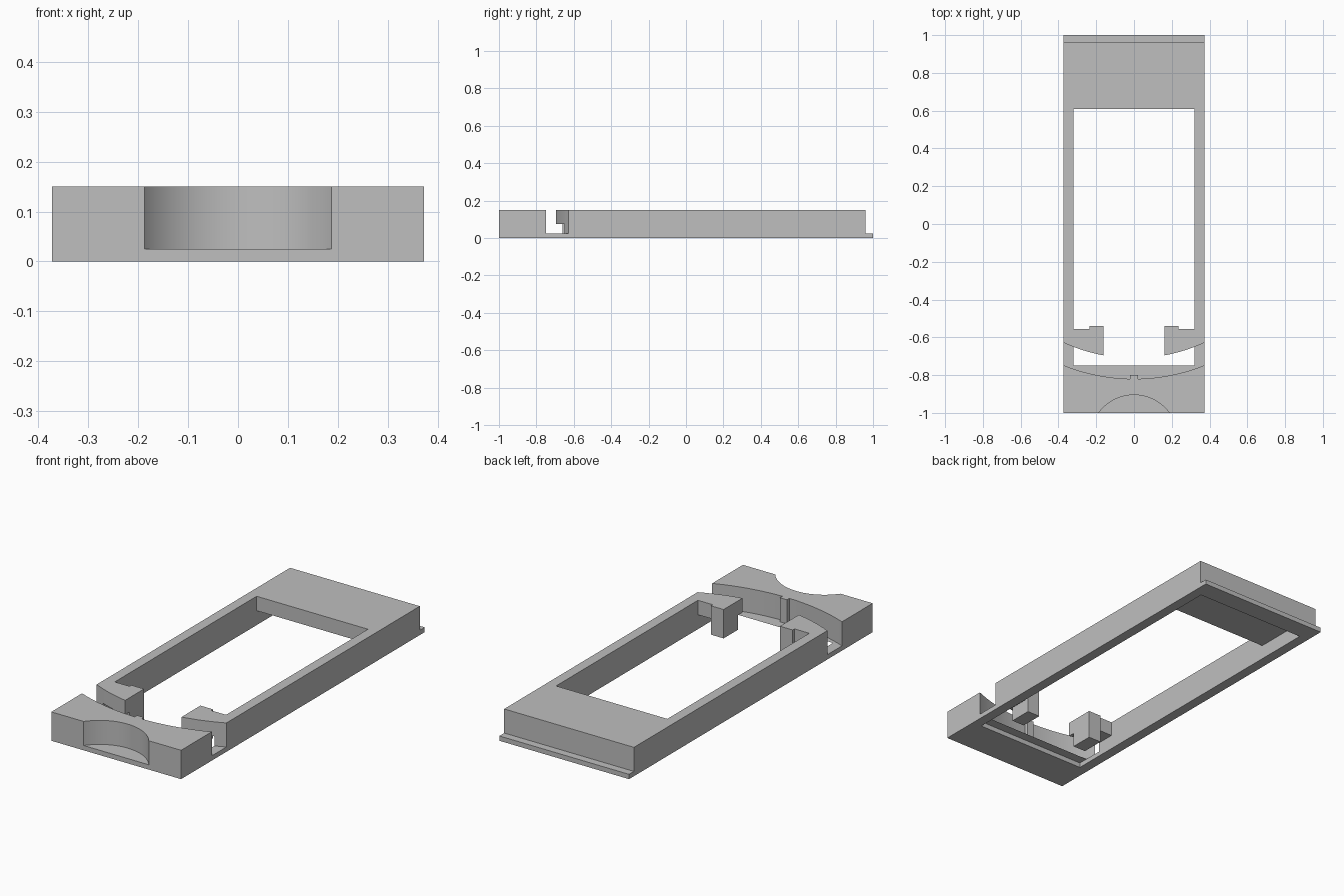
import bpy, bmesh
from math import sqrt

cube = bpy.data.objects.get("Cube")
if cube:
    bpy.data.objects.remove(cube)

grey = bpy.data.materials.new("light_grey")
grey.use_nodes = True
GREY = (0.52, 0.52, 0.52, 1)
grey.diffuse_color = GREY
grey.node_tree.nodes["Principled BSDF"].inputs["Base Color"].default_value = GREY

W, H, FLOOR = 0.373, 0.15, 0.025     # half width, height, thin floor
SLOT_Y, SLOT_IN, SLOT_OUT = 0.18, 0.89, 1.0
WIN = 0.32                           # half width of the window


def prism(name, outline, z0, z1):
    """Extrude an xy outline from z0 to z1."""
    bm = bmesh.new()
    face = bm.faces.new([bm.verts.new((x, y, z0)) for x, y in outline])
    ext = bmesh.ops.extrude_face_region(bm, geom=[face])
    verts = [v for v in ext["geom"] if isinstance(v, bmesh.types.BMVert)]
    bmesh.ops.translate(bm, vec=(0, 0, z1 - z0), verts=verts)
    bmesh.ops.recalc_face_normals(bm, faces=bm.faces)
    mesh = bpy.data.meshes.new(name)
    bm.to_mesh(mesh)
    bm.free()
    mesh.materials.append(grey)
    obj = bpy.data.objects.new(name, mesh)
    bpy.context.collection.objects.link(obj)
    return obj


def block(name, x0, x1, y0, y1, z0, z1):
    return prism(name, [(x0, y0), (x1, y0), (x1, y1), (x0, y1)], z0, z1)


def arc(cy, r, x0, x1, side, n=32):
    """Points on a circle centred at (0, cy), from x0 to x1."""
    xs = [x0 + (x1 - x0) * i / n for i in range(n + 1)]
    return [(x, cy + side * sqrt(max(r * r - x * x, 0))) for x in xs]


def combine(obj, tool, operation):
    """Apply a boolean and discard the tool."""
    tool.hide_render = True
    mod = obj.modifiers.new("combine", "BOOLEAN")
    mod.operation, mod.solver, mod.object = operation, "EXACT", tool
    bpy.context.view_layer.objects.active = obj
    bpy.ops.object.modifier_apply(modifier=mod.name)
    bpy.data.objects.remove(tool)


def smooth(obj):
    bpy.ops.object.select_all(action="DESELECT")
    obj.select_set(True)
    bpy.context.view_layer.objects.active = obj
    bpy.ops.object.shade_smooth_by_angle(angle=0.4)


# Frame, carved from one slab
frame = block("frame", -W, W, -1, 1, 0, H)
slot = arc(SLOT_Y, SLOT_OUT, -0.5, 0.5, -1) + arc(SLOT_Y, SLOT_IN, 0.5, -0.5, -1)
cutters = [
    block("window_lower", -WIN, WIN, -0.8, 0.61, -0.1, FLOOR),
    block("window_upper", -WIN, WIN, -0.75, 0.61, 0.02, 0.3),
    prism("curved_slot", slot, FLOOR, 0.3),
    block("rear_step", -1, 1, 0.96, 1.2, FLOOR, 0.3),
    block("rear_pocket", -WIN, WIN, 0.55, 0.9, -0.1, 0.075),
    prism("thumb_scoop", arc(-1.137, 0.232, -0.23, 0.23, 1), FLOOR, 0.3),
]
for cutter in cutters:
    combine(frame, cutter, "DIFFERENCE")
smooth(frame)

# Small rib in the middle of the curved wall
block("centre_rib", -0.02, 0.02, -0.83, -0.8, 0, H)

# Pair of inward tabs with hanging posts
for side, s in (("left", 1), ("right", -1)):
    outline = arc(SLOT_Y, SLOT_IN, s * 0.162, s * WIN, -1, 10)
    outline += [(s * WIN, -0.555), (s * 0.162, -0.555)]
    tab = prism(side + "_tab", outline, 0.075, H)
    post = block("post", *sorted((s * 0.162, s * 0.235)), -0.66, -0.54, 0, H)
    combine(tab, post, "UNION")
    smooth(tab)
